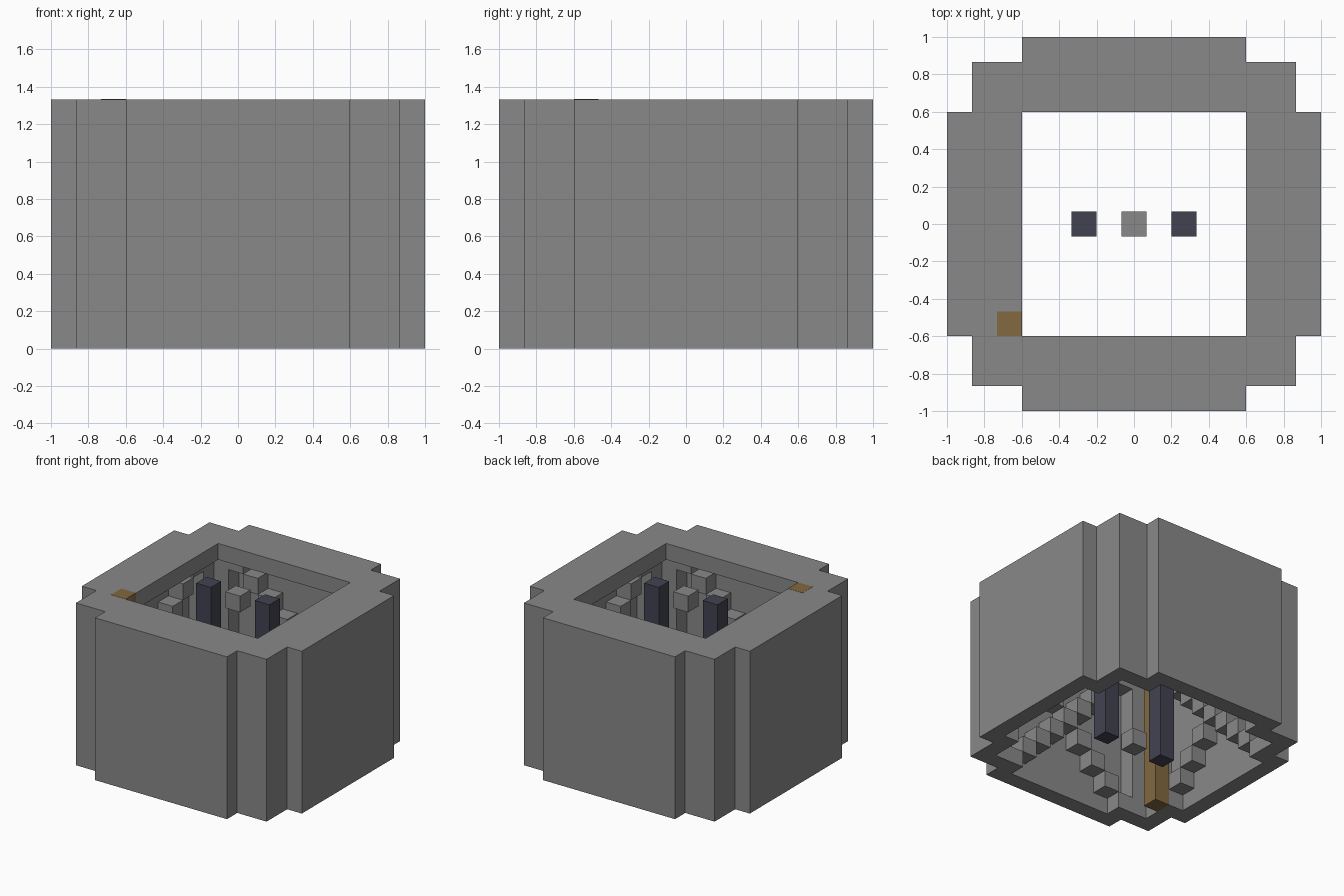
import bpy
import bmesh
from itertools import product
from mathutils import Matrix, Vector

if "Cube" in bpy.data.objects:
    bpy.data.objects.remove(bpy.data.objects["Cube"])

U = 2 / 15  # size of one block


def material(name, colour):
    mat = bpy.data.materials.new(name)
    mat.use_nodes = True
    mat.diffuse_color = (*colour, 1)
    mat.node_tree.nodes["Principled BSDF"].inputs["Base Color"].default_value = (*colour, 1)
    return mat


stone = material("grey stone", (0.25, 0.25, 0.25))
dark = material("dark slate", (0.055, 0.055, 0.085))
wood = material("golden wood", (0.225, 0.14, 0.05))


def finish(bm, name, mat):
    mesh = bpy.data.meshes.new(name)
    bm.to_mesh(mesh)
    bm.free()
    mesh.materials.append(mat)
    obj = bpy.data.objects.new(name, mesh)
    bpy.context.scene.collection.objects.link(obj)
    return obj


def add_box(bm, x, y, z, height=1):
    """One block wide box whose base is centred on grid cell x, y at level z."""
    place = Matrix.Translation(Vector((x, y, z + height / 2)) * U)
    bmesh.ops.create_cube(bm, size=U, matrix=place @ Matrix.Diagonal((1, 1, height, 1)))


def box(name, mat, x, y, z, height=1):
    bm = bmesh.new()
    add_box(bm, x, y, z, height)
    return finish(bm, name, mat)


# Tower shell: stepped round wall with a roof rim around a square opening
def stepped(x, y, radius):
    x, y = abs(x), abs(y)
    return max(x, y) < radius - 1 or (max(x, y) < radius and min(x, y) < 4.5)


def solid(x, y, z):
    if not 0 < z < 10 or not stepped(x, y, 7.5):
        return False
    return max(abs(x), abs(y)) > 4.5 if z > 9 else not stepped(x, y, 6.5)


cuts = [-7.5, -6.5, -5.5, -4.5, 4.5, 5.5, 6.5, 7.5]
spans = list(zip(cuts, cuts[1:]))
shell = bmesh.new()
for cell in product(spans, spans, [(0, 9), (9, 10)]):
    mid = [(lo + hi) / 2 for lo, hi in cell]
    if not solid(*mid):
        continue
    for axis, side in product(range(3), (0, 1)):
        beyond = list(mid)
        beyond[axis] = cell[axis][side] + (0.1 if side else -0.1)
        if solid(*beyond):
            continue
        u, v = (axis + 1) % 3, (axis + 2) % 3
        corners = []
        for i, j in ((0, 0), (1, 0), (1, 1), (0, 1)):
            p = Vector()
            p[axis], p[u], p[v] = cell[axis][side], cell[u][i], cell[v][j]
            corners.append(shell.verts.new(p * U))
        shell.faces.new(corners if side else corners[::-1])
bmesh.ops.remove_doubles(shell, verts=shell.verts, dist=0.001)
finish(shell, "tower_shell", stone)

# Crossing stairs on the inside of each wall
walls = {
    "front_stairs": lambda s: (s, -6),
    "back_stairs": lambda s: (s, 6),
    "right_stairs": lambda s: (-6, s),
    "left_stairs": lambda s: (6, s),
}
for name, spot in walls.items():
    bm = bmesh.new()
    for step, level in sorted({(s, 4 + d * s) for s in range(-4, 5) for d in (-1, 1)}):
        add_box(bm, *spot(step), level)
    finish(bm, name, stone)

# Two dark pillars, the blocks between them and the corner post
box("left_pillar", dark, 2, 0, 0, 10)
box("right_pillar", dark, -2, 0, 0, 10)
box("floor_block", stone, 0, 0, 0)
box("top_block", stone, 0, 0, 9)
box("wooden_post", wood, -5, -4, 0, 10.01)
